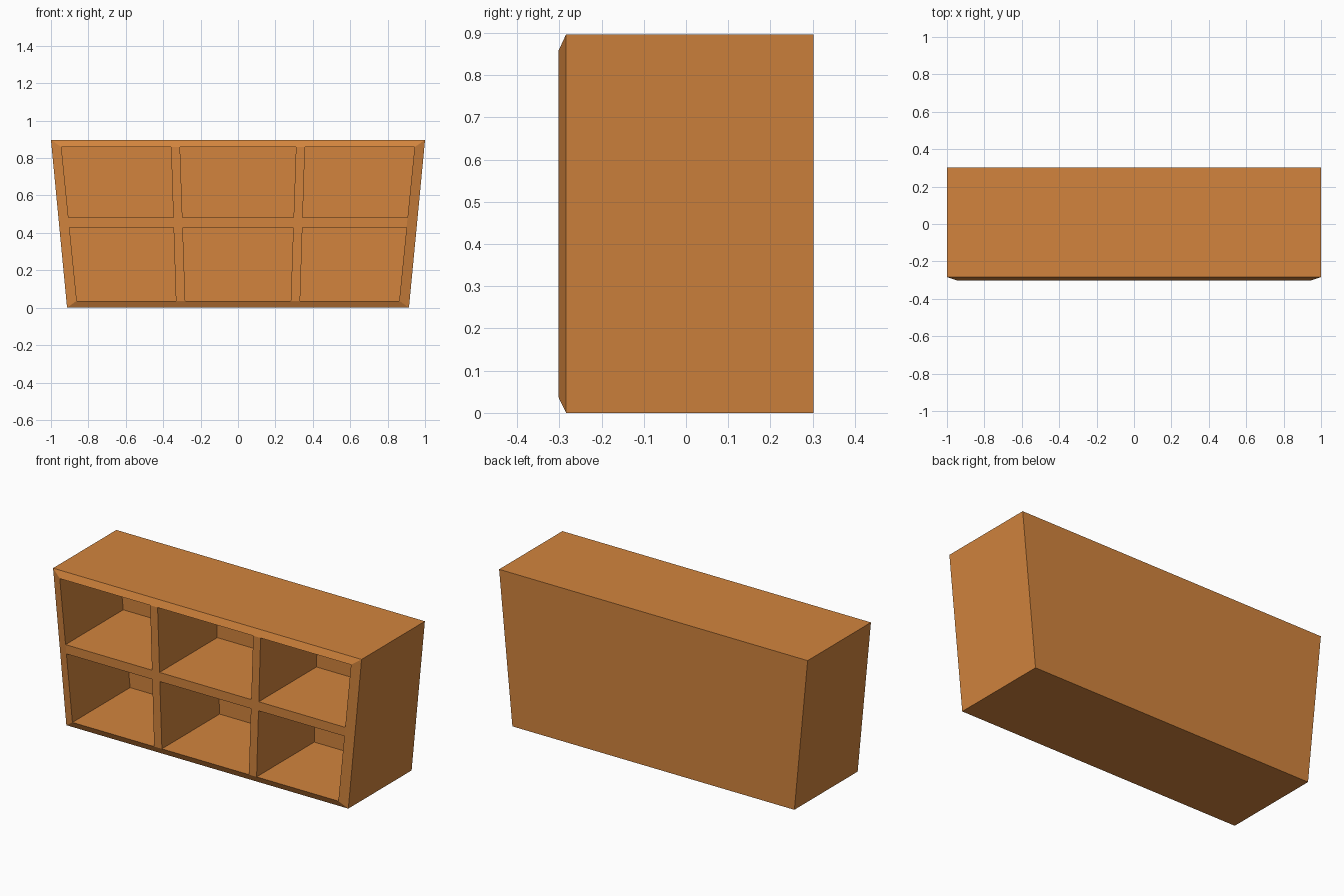
import bpy, bmesh

if "Cube" in bpy.data.objects:
    bpy.data.objects.remove(bpy.data.objects["Cube"])

H = 0.897                          # overall height
Y_FRONT, Y_RIM, Y_POCKET, Y_BACK = -0.302, -0.284, 0.232, 0.302
Z_LINES = [0.037, 0.428, 0.481, 0.858]      # shelf edges, bottom to top
# half-distance of upright edges at the lowest and highest shelf edge
UPRIGHTS = [(0.862, 0.944), (0.332, 0.358), (0.282, 0.310)]
X_LINES = [(-a, -b) for a, b in UPRIGHTS] + [(a, b) for a, b in reversed(UPRIGHTS)]

wood = bpy.data.materials.new("warm wood")
wood.diffuse_color = (0.645, 0.231, 0.047, 1)
wood.use_nodes = True
wood.node_tree.nodes["Principled BSDF"].inputs["Base Color"].default_value = wood.diffuse_color

bm = bmesh.new()


def lattice(y):
    """Grid of points where uprights and shelves cross; uprights lean outward."""
    rows = []
    for z in Z_LINES:
        t = (z - Z_LINES[0]) / (Z_LINES[-1] - Z_LINES[0])
        rows.append([bm.verts.new((a + (b - a) * t, y, z)) for a, b in X_LINES])
    return rows


def outline(y):
    """Outer trapezium of the cabinet."""
    return [bm.verts.new((x, y, z)) for x, z in
            ((-0.914, 0), (0.914, 0), (1, H), (-1, H))]


def bridge(a, b):
    n = len(a)
    for i in range(n):
        j = (i + 1) % n
        bm.faces.new((a[i], a[j], b[j], b[i]))


# front lattice with six open pockets
front, deep = lattice(Y_FRONT), lattice(Y_POCKET)
for r in range(3):
    for c in range(5):
        quad = [(r, c), (r, c + 1), (r + 1, c + 1), (r + 1, c)]
        f = [front[i][j] for i, j in quad]
        if r % 2 == 0 and c % 2 == 0:
            d = [deep[i][j] for i, j in quad]
            bridge(f, d)
            bm.faces.new(d)
        else:
            bm.faces.new(f)

# sloped rim around the front, split to meet the lattice edge points
rim, back = outline(Y_RIM), outline(Y_BACK)
bm.faces.new(front[0] + [rim[1], rim[0]])
bm.faces.new([row[-1] for row in front] + [rim[2], rim[1]])
bm.faces.new(front[-1][::-1] + [rim[3], rim[2]])
bm.faces.new([row[0] for row in front[::-1]] + [rim[0], rim[3]])

# outer sides, top, base and back
bridge(rim, back)
bm.faces.new(back)

bmesh.ops.delete(bm, geom=[v for v in bm.verts if not v.link_faces], context='VERTS')
bmesh.ops.recalc_face_normals(bm, faces=bm.faces[:])
mesh = bpy.data.meshes.new("cubby_cabinet")
bm.to_mesh(mesh)
bm.free()
mesh.materials.append(wood)
cabinet = bpy.data.objects.new("cubby_cabinet", mesh)
bpy.context.collection.objects.link(cabinet)
